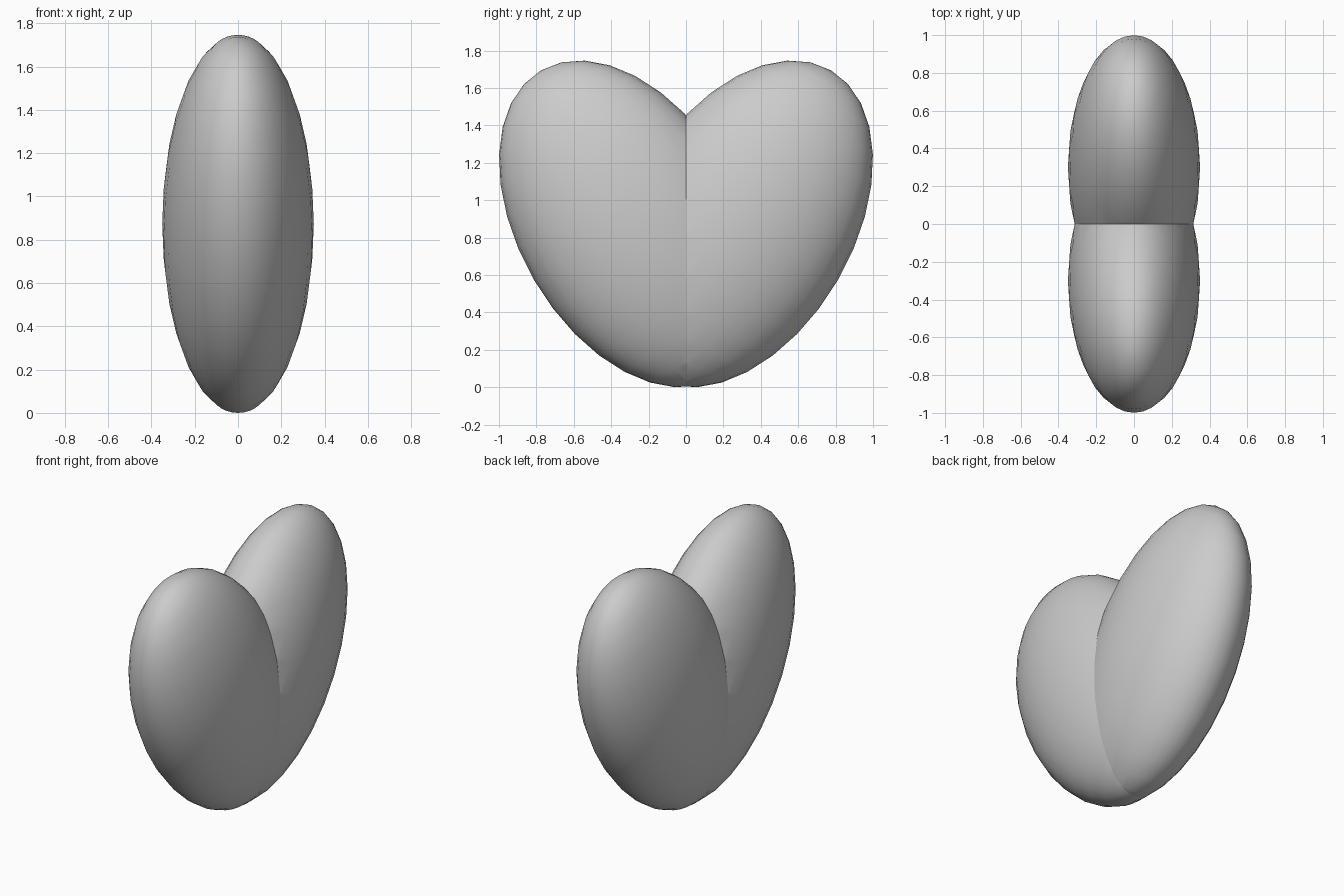
import bpy, bmesh, math
from mathutils import Matrix, Vector

if "Cube" in bpy.data.objects:
    bpy.data.objects.remove(bpy.data.objects["Cube"])

grey = bpy.data.materials.new("plain_grey")
grey.diffuse_color = (0.6, 0.6, 0.6, 1)
grey.use_nodes = True
grey.node_tree.nodes["Principled BSDF"].inputs["Base Color"].default_value = grey.diffuse_color


def heart_lobe(name, side):
    """Tilted ellipsoid, trimmed where it meets its twin at y = 0."""
    bm = bmesh.new()
    place = (Matrix.Translation((0, side * 0.30, 0.873))
             @ Matrix.Rotation(math.radians(-30 * side), 4, 'X')
             @ Matrix.Diagonal((0.35, 0.594, 0.949, 1)))
    bmesh.ops.create_uvsphere(bm, u_segments=32, v_segments=16, radius=1, matrix=place)
    bmesh.ops.bisect_plane(bm, geom=bm.verts[:] + bm.edges[:] + bm.faces[:],
                           plane_co=(0, 0, 0), plane_no=Vector((0, -side, 0)),
                           clear_outer=True)
    for f in bm.faces:
        f.smooth = True
    mesh = bpy.data.meshes.new(name)
    bm.to_mesh(mesh)
    bm.free()
    mesh.materials.append(grey)
    obj = bpy.data.objects.new(name, mesh)
    bpy.context.collection.objects.link(obj)
    return obj


# Two mirrored lobes form the heart
heart_lobe("heart_lobe_back", 1)
heart_lobe("heart_lobe_front", -1)
